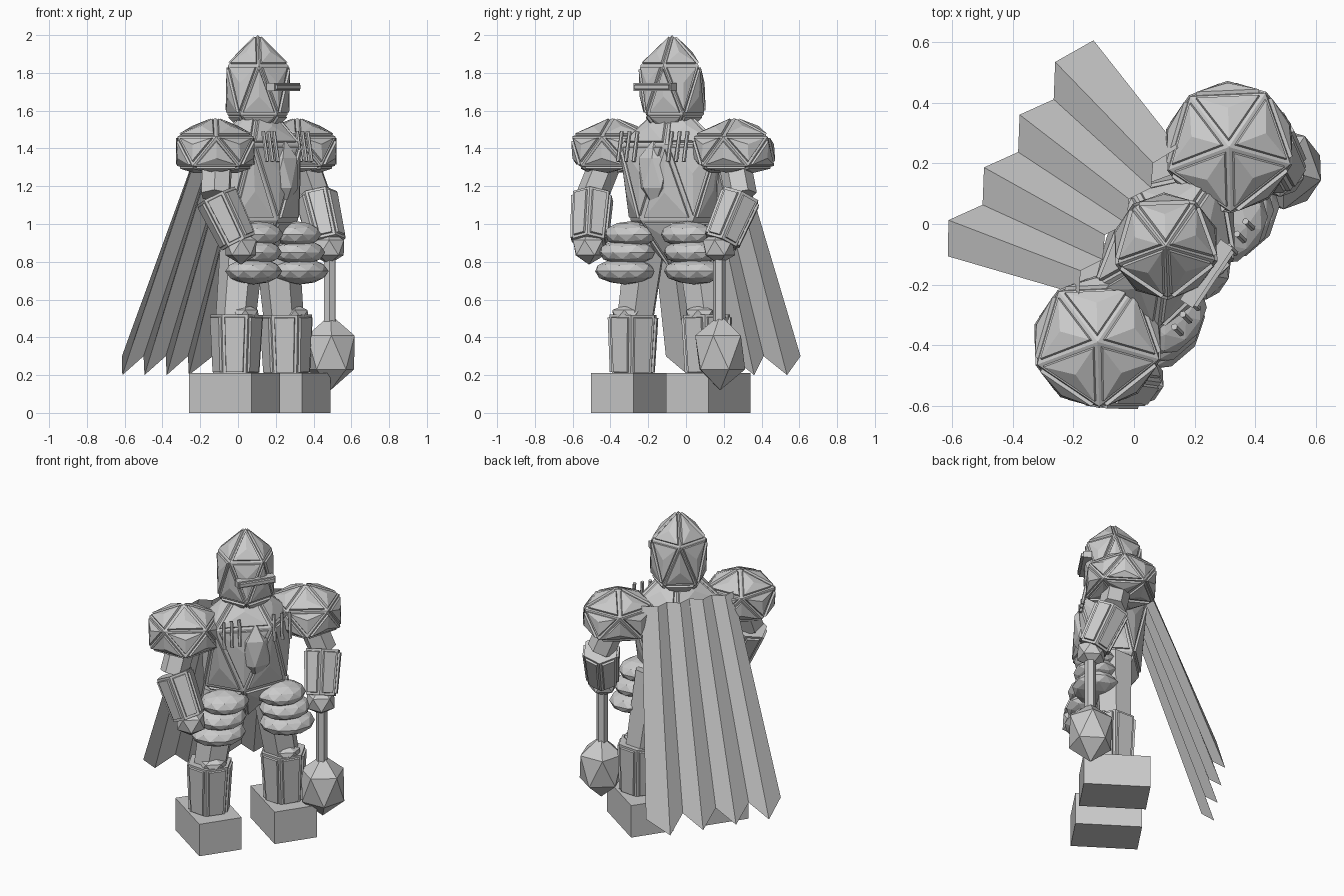
import bpy, bmesh
from math import radians
from mathutils import Matrix, Vector

if "Cube" in bpy.data.objects:
    bpy.data.objects.remove(bpy.data.objects["Cube"])

# The figure is built facing -y, then turned and shifted into place
FRAME = Matrix.Translation((0.115, -0.08, 0)) @ Matrix.Rotation(radians(56), 4, 'Z')


def finish(bm, name):
    bmesh.ops.recalc_face_normals(bm, faces=bm.faces[:])
    bm.transform(FRAME)
    mesh = bpy.data.meshes.new(name)
    bm.to_mesh(mesh)
    bm.free()
    obj = bpy.data.objects.new(name, mesh)
    bpy.context.collection.objects.link(obj)
    return obj


def panel(bm, faces, width, lift):
    """Leave a strut along every edge and raise a stepped panel between them."""
    bmesh.ops.inset_individual(bm, faces=faces, thickness=width, depth=0)
    bmesh.ops.inset_individual(bm, faces=faces, thickness=0.003, depth=0.012)
    if lift:
        bmesh.ops.poke(bm, faces=faces, offset=lift)


def ico(name, loc, size, sub=1, rim=0.0, lift=0.012, taper=1.0, flat_base=False):
    bm = bmesh.new()
    bmesh.ops.create_icosphere(bm, subdivisions=sub, radius=1)
    for v in bm.verts:
        if v.co.z < -0.9 and flat_base:
            v.co.z = -0.6
        if v.co.z < 0:
            v.co.x *= taper
            v.co.y *= taper
        v.co = Vector(a * b for a, b in zip(v.co, size)) + Vector(loc)
    if rim:
        bmesh.ops.recalc_face_normals(bm, faces=bm.faces[:])
        panel(bm, bm.faces[:], rim, lift)
    return finish(bm, name)


def tube(name, a, b, r1, r2, sides=6, rim=0.0):
    a, b = Vector(a), Vector(b)
    turn = (b - a).to_track_quat('Z', 'Y').to_matrix().to_4x4()
    bm = bmesh.new()
    bmesh.ops.create_cone(bm, cap_ends=True, segments=sides, radius1=r1, radius2=r2,
                          depth=(b - a).length,
                          matrix=Matrix.Translation((a + b) / 2) @ turn)
    if rim:
        bm.normal_update()
        panel(bm, [f for f in bm.faces if len(f.verts) == 4], rim, 0)
    return finish(bm, name)


def box(name, loc, size, rim=0.0):
    bm = bmesh.new()
    bmesh.ops.create_cube(bm, size=1, matrix=Matrix.Translation(loc) @ Matrix.Diagonal((*size, 1)))
    if rim:
        bm.normal_update()
        panel(bm, [f for f in bm.faces if f.normal.y < -0.5], rim, 0)
    return finish(bm, name)


# Helmet with visor
ico("helmet", (0, 0.012, 1.71), (0.188, 0.188, 0.29), rim=0.018)
box("visor", (0, -0.15, 1.725), (0.24, 0.05, 0.042), rim=0.012)

# Torso and chest plate
ico("torso", (0, 0.005, 1.22), (0.33, 0.23, 0.45), rim=0.025, taper=0.88)
ico("chest_plate", (0, -0.16, 1.27), (0.1, 0.07, 0.18))

for s, side in ((-1, "right"), (1, "left")):
    # Shoulder guard
    ico(f"{side}_shoulder_guard", (s * 0.388, 0.022, 1.385), (0.24, 0.235, 0.175),
        rim=0.022, lift=0.016, flat_base=True)
    # Collar pins
    for i in range(3):
        x = s * (0.11 + 0.05 * i)
        tube(f"{side}_collar_pin_{i + 1}", (x, -0.19, 1.33), (x + 0.005, -0.16, 1.49),
             0.011, 0.011)
    # Arm, gauntlet and fist
    elbow, hand = Vector((s * 0.475, -0.04, 1.15)), Vector((s * 0.415, -0.16, 0.875))
    tube(f"{side}_upper_arm", (s * 0.40, 0.0, 1.36), elbow, 0.085, 0.085)
    tube(f"{side}_gauntlet", elbow, elbow.lerp(hand, 0.9), 0.112, 0.098, rim=0.02)
    ico(f"{side}_fist", hand, (0.095, 0.095, 0.09))
    # Layered thigh plates
    for i, (x, z, r) in enumerate(((0.18, 0.945, 0.15), (0.205, 0.85, 0.157),
                                   (0.22, 0.75, 0.168))):
        ico(f"{side}_thigh_plate_{i + 1}", (s * x, -0.11, z), (r, r * 0.85, 0.07), sub=2)
    # Leg, greave, knee and boot
    tube(f"{side}_thigh", (s * 0.15, 0.0, 0.98), (s * 0.235, 0.0, 0.45), 0.12, 0.105)
    tube(f"{side}_greave", (s * 0.24, -0.01, 0.2), (s * 0.235, -0.01, 0.52), 0.12, 0.138,
         rim=0.02)
    ico(f"{side}_knee", (s * 0.235, -0.075, 0.52), (0.09, 0.065, 0.055))
    box(f"{side}_boot", (s * 0.24, 0, 0.105), (0.27, 0.4, 0.21))

# Mace in the left hand
tube("mace_handle", (0.42, -0.165, 0.4), (0.42, -0.165, 0.92), 0.034, 0.034)
ico("mace_head", (0.426, -0.165, 0.32), (0.148, 0.148, 0.2))

# Pleated cape
bm = bmesh.new()
columns = []
for i in range(9):
    x = -0.43 + 0.1075 * i if i in (0, 8) else -0.435 + 0.105 * i
    ridge = i % 2
    top = bm.verts.new((x * 0.68, 0.2 if ridge else 0.16, 1.49))
    low = bm.verts.new((x, 0.655 if ridge else 0.59, 0.2 if ridge else 0.3))
    columns.append((top, low))
for (a, b), (c, d) in zip(columns, columns[1:]):
    bm.faces.new((a, b, d, c))
finish(bm, "cape")
